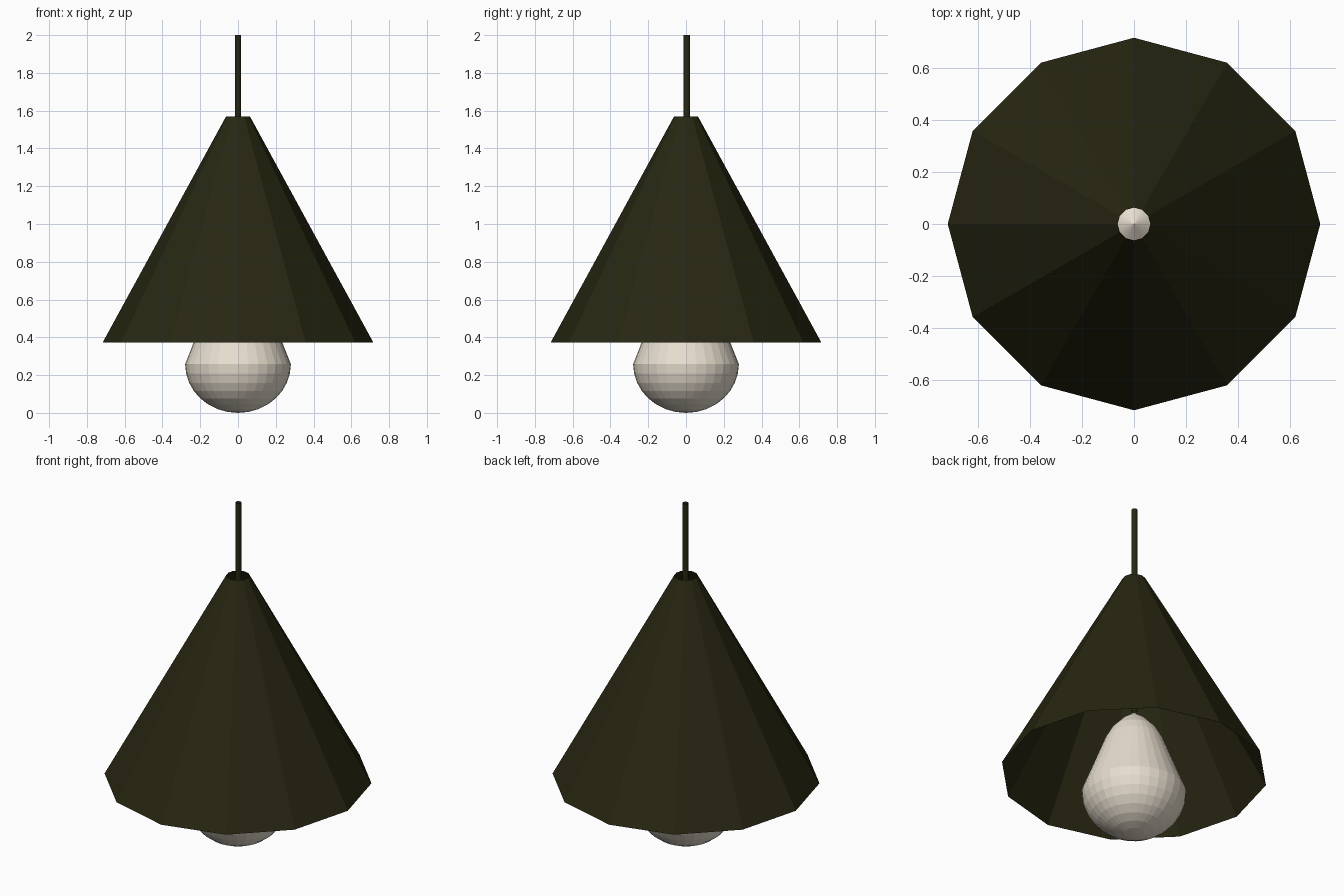
import bpy, bmesh, math

if "Cube" in bpy.data.objects:
    bpy.data.objects.remove(bpy.data.objects["Cube"])


def material(name, rgb):
    m = bpy.data.materials.new(name)
    m.diffuse_color = (*rgb, 1)
    m.use_nodes = True
    m.node_tree.nodes["Principled BSDF"].inputs["Base Color"].default_value = m.diffuse_color
    return m


def lathe(name, profile, sides, mat, y=0.0):
    """Revolve (radius, z) points about a vertical axis; radius 0 makes a pole."""
    bm = bmesh.new()
    rings = []
    for r, z in profile:
        if r == 0:
            rings.append([bm.verts.new((0, y, z))] * sides)
        else:
            rings.append([bm.verts.new((r * math.cos(2 * math.pi * i / sides),
                                        y + r * math.sin(2 * math.pi * i / sides), z))
                          for i in range(sides)])
    for low, high in zip(rings, rings[1:]):
        for i in range(sides):
            j = (i + 1) % sides
            corners = list(dict.fromkeys((low[i], low[j], high[j], high[i])))
            bm.faces.new(corners)
    mesh = bpy.data.meshes.new(name)
    bm.to_mesh(mesh)
    bm.free()
    mesh.materials.append(mat)
    ob = bpy.data.objects.new(name, mesh)
    bpy.context.collection.objects.link(ob)
    return ob


dark = material("dark olive metal", (0.021, 0.020, 0.006))
cream = material("cream glass", (0.80, 0.73, 0.62))

# Open twelve-sided conical shade
lathe("lamp_shade", [(0.717, 0.372), (0.063, 1.57)], 12, dark)

# Open-ended hanging cable, running down to the bulb tip
lathe("cable", [(0.016, 0.75), (0.016, 2.0)], 12, dark, y=0.004)

# Bulb: round lower half, tapering neck and pointed tip
bulb = [(0, 0)]
for k in range(1, 9):
    a = math.radians(11.25 * k)
    bulb.append((0.28 * math.sin(a), 0.258 * (1 - math.cos(a))))
bulb += [(0.232, 0.38), (0.19, 0.49), (0.155, 0.58), (0.125, 0.635), (0.065, 0.70), (0, 0.75)]
lathe("bulb", bulb, 32, cream)
